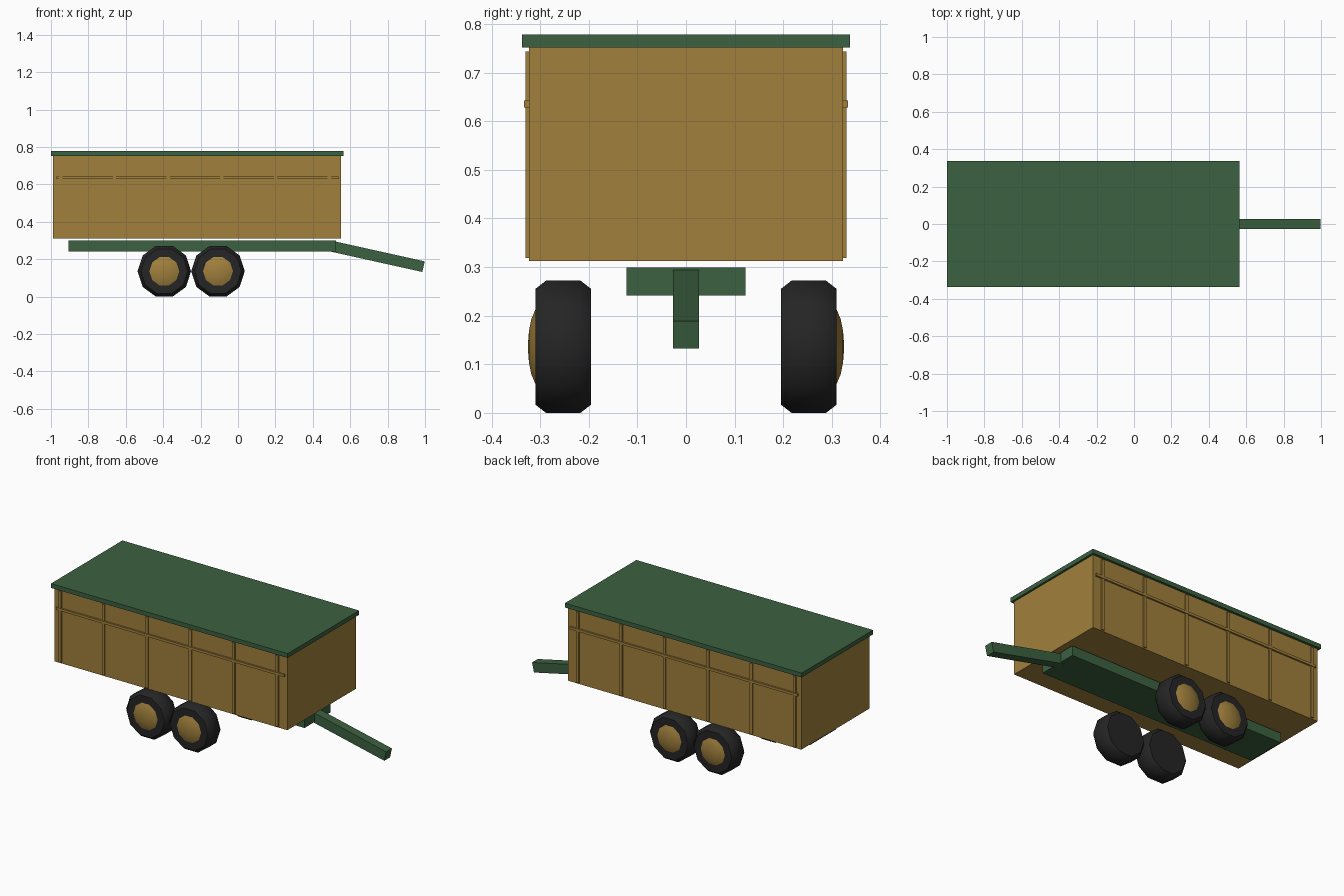
import bpy, bmesh, math
from mathutils import Matrix

cube = bpy.data.objects.get("Cube")
if cube:
    bpy.data.objects.remove(cube, do_unlink=True)


def make_material(name, rgb):
    mat = bpy.data.materials.new(name)
    mat.use_nodes = True
    color = (*rgb, 1)
    mat.diffuse_color = color
    mat.node_tree.nodes["Principled BSDF"].inputs["Base Color"].default_value = color
    return mat


GREEN = make_material("dark green paint", (0.045, 0.12, 0.053))
GOLD = make_material("ochre paint", (0.355, 0.216, 0.046))
RUBBER = make_material("black rubber", (0.018, 0.018, 0.018))


def finish(name, bm, mat):
    bmesh.ops.recalc_face_normals(bm, faces=bm.faces)
    mesh = bpy.data.meshes.new(name)
    bm.to_mesh(mesh)
    bm.free()
    mesh.materials.append(mat)
    obj = bpy.data.objects.new(name, mesh)
    bpy.context.collection.objects.link(obj)
    return obj


def box(name, xs, ys, zs, mat):
    """Box spanning the given (low, high) ranges."""
    bm = bmesh.new()
    spans = (xs, ys, zs)
    size = Matrix.Diagonal([b - a for a, b in spans] + [1])
    centre = Matrix.Translation([(a + b) / 2 for a, b in spans])
    bmesh.ops.create_cube(bm, size=1, matrix=centre @ size)
    return finish(name, bm, mat)


def turned(name, profile, x, z, side, mat, sides=10):
    """Solid of revolution about the y axis from (y, radius) points."""
    bm = bmesh.new()
    rings = []
    for y, r in profile:
        angles = [math.tau * i / sides for i in range(sides)]
        rings.append([bm.verts.new((x + r * math.cos(a), side * y, z + r * math.sin(a)))
                      for a in angles])
    for a, b in zip(rings, rings[1:]):
        for i in range(sides):
            j = (i + 1) % sides
            bm.faces.new((a[i], a[j], b[j], b[i]))
    bm.faces.new(rings[0])
    bm.faces.new(rings[-1])
    obj = finish(name, bm, mat)
    bpy.ops.object.select_all(action="DESELECT")
    obj.select_set(True)
    bpy.context.view_layer.objects.active = obj
    bpy.ops.object.shade_smooth_by_angle(angle=math.radians(40))
    return obj


# Cargo body and roof cover
box("cargo_body", (-0.988, 0.552), (-0.323, 0.323), (0.312, 0.752), GOLD)
box("roof_cover", (-1, 0.564), (-0.337, 0.337), (0.752, 0.778), GREEN)

# Chassis and sloping drawbar
box("chassis", (-0.905, 0.525), (-0.122, 0.122), (0.241, 0.299), GREEN)
drawbar = box("drawbar", (-0.252, 0.252), (-0.027, 0.027), (-0.029, 0.029), GREEN)
drawbar.location = (0.746, 0, 0.215)
drawbar.rotation_euler.y = math.radians(12.5)

TYRE = [(0.195, 0.125), (0.217, 0.143), (0.288, 0.143), (0.31, 0.125)]
HUB = [(0.3, 0.082), (0.31, 0.08), (0.318, 0.06), (0.323, 0.034), (0.325, 0.008)]

for side, label in ((-1, "front"), (1, "back")):
    # Side posts and long rail
    for i in range(6):
        x = -0.947 + i * 0.2868
        ys = sorted((side * 0.315, side * 0.33))
        box(f"{label}_post_{i + 1}", (x - 0.009, x + 0.009), ys, (0.319, 0.743), GOLD)
    ys = sorted((side * 0.315, side * 0.333))
    box(f"{label}_rail", (-0.97, 0.536), ys, (0.628, 0.643), GOLD)

    # Tandem wheels
    for i, x in enumerate((-0.394, -0.107)):
        turned(f"{label}_tyre_{i + 1}", TYRE, x, 0.136, side, RUBBER)
        turned(f"{label}_hub_{i + 1}", HUB, x, 0.136, side, GOLD)
